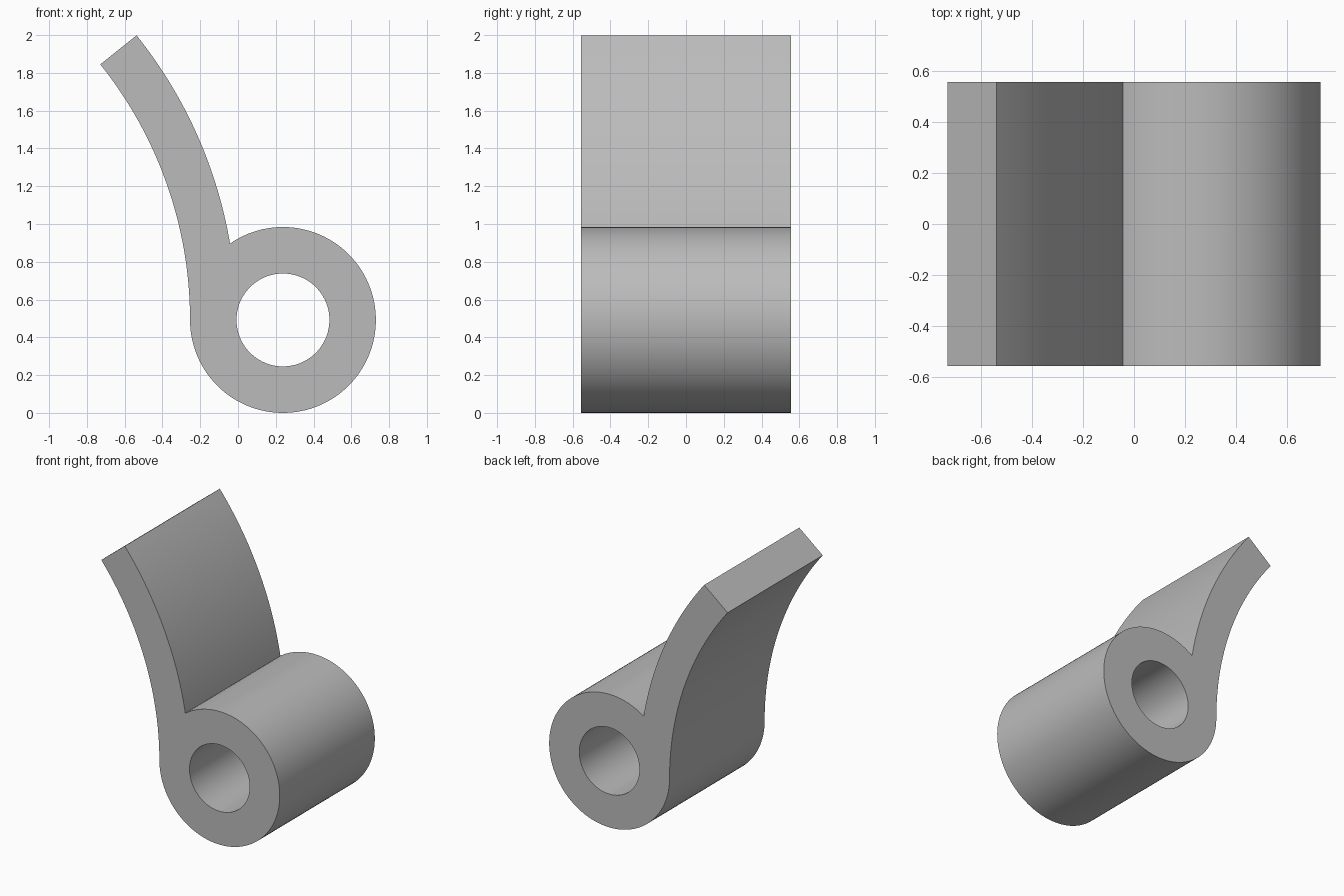
import bpy
import bmesh
from math import acos, asin, cos, sin, pi, radians

cube = bpy.data.objects.get("Cube")
if cube:
    bpy.data.objects.remove(cube, do_unlink=True)

# Main dimensions
BARREL_R, BORE_R, HALF_DEPTH = 0.492, 0.246, 0.555
BARREL_X, BARREL_Z = 0.238, 0.492
THICK = BARREL_R - BORE_R
ARM_IN = 2.164                       # radius of the concave arm face
ARM_OUT = ARM_IN + THICK             # radius of the convex arm face
ARM_X = BARREL_X - BARREL_R - ARM_IN  # arm is tangent to the barrel side
ARM_END = asin(1.353 / ARM_IN)


def arc(cx, radius, start, end, steps):
    """Points along an arc centred at barrel height."""
    angles = [start + (end - start) * i / steps for i in range(steps + 1)]
    return [(cx + radius * cos(a), BARREL_Z + radius * sin(a)) for a in angles]


# Corner where the convex arm face meets the barrel
dist = BARREL_X - ARM_X
arm_meet = acos((dist**2 + ARM_OUT**2 - BARREL_R**2) / (2 * dist * ARM_OUT))
barrel_meet = pi - acos((dist**2 + BARREL_R**2 - ARM_OUT**2) / (2 * dist * BARREL_R))

# Closed outline: concave face, end, convex face, around the barrel
outline = arc(ARM_X, ARM_IN, 0, ARM_END, 32)
outline += arc(ARM_X, ARM_OUT, ARM_END, arm_meet, 32)
outline += arc(BARREL_X, BARREL_R, barrel_meet, -pi, 96)[1:-1]
bore = arc(BARREL_X, BORE_R, 0, 2 * pi, 96)[:-1]

# Fill the profile around the bore and extrude it to full depth
bm = bmesh.new()
edges = []
for loop in (outline, bore):
    verts = [bm.verts.new((x, -HALF_DEPTH, z)) for x, z in loop]
    edges += [bm.edges.new((v, verts[i - 1])) for i, v in enumerate(verts)]
bmesh.ops.triangle_fill(bm, edges=edges, use_beauty=True, normal=(0, -1, 0))
result = bmesh.ops.extrude_face_region(bm, geom=bm.faces[:])
back = [g for g in result["geom"] if isinstance(g, bmesh.types.BMVert)]
bmesh.ops.translate(bm, verts=back, vec=(0, 2 * HALF_DEPTH, 0))
bmesh.ops.recalc_face_normals(bm, faces=bm.faces[:])
mesh = bpy.data.meshes.new("barrel_with_curved_arm")
bm.to_mesh(mesh)
bm.free()

# Single grey material
grey = bpy.data.materials.new("plain_grey")
grey.use_nodes = True
grey.diffuse_color = (0.5, 0.5, 0.5, 1)
grey.node_tree.nodes["Principled BSDF"].inputs["Base Color"].default_value = (0.5, 0.5, 0.5, 1)
mesh.materials.append(grey)

part = bpy.data.objects.new("barrel_with_curved_arm", mesh)
bpy.context.collection.objects.link(part)
bpy.ops.object.select_all(action="DESELECT")
part.select_set(True)
bpy.context.view_layer.objects.active = part
bpy.ops.object.shade_smooth_by_angle(angle=radians(30))
